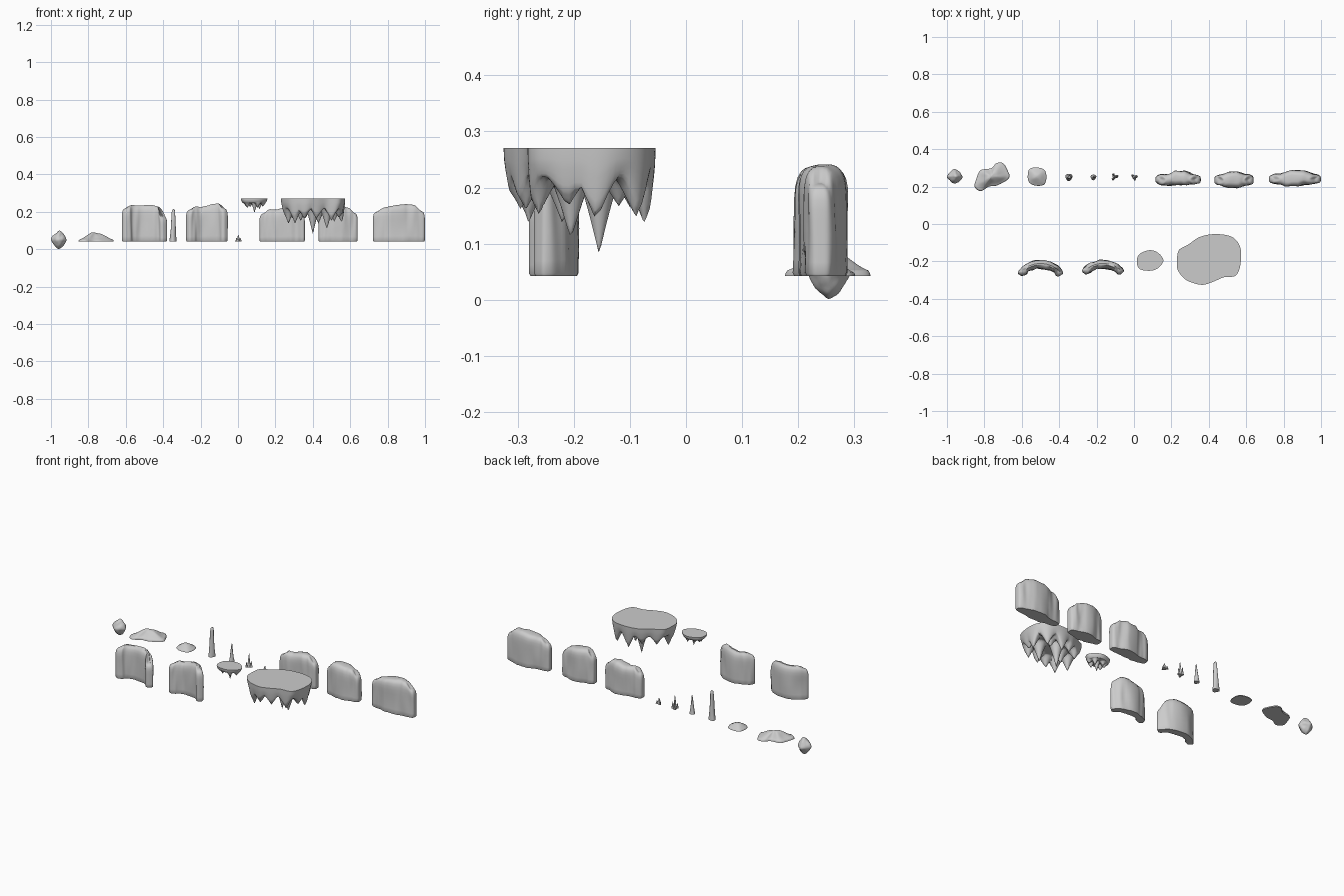
import bpy, bmesh, math, random
from mathutils import Vector, noise

if "Cube" in bpy.data.objects:
    bpy.data.objects.remove(bpy.data.objects["Cube"])

BASE = 0.042   # floor level of the standing pieces
TOP = 0.27     # flat top of the ceiling pieces


def finish(name, verts, faces, angle=60):
    bm = bmesh.new()
    vs = [bm.verts.new(v) for v in verts]
    for f in faces:
        bm.faces.new([vs[i] for i in f])
    bmesh.ops.recalc_face_normals(bm, faces=bm.faces)
    me = bpy.data.meshes.new(name)
    bm.to_mesh(me)
    bm.free()
    ob = bpy.data.objects.new(name, me)
    bpy.context.collection.objects.link(ob)
    bpy.ops.object.select_all(action='DESELECT')
    ob.select_set(True)
    bpy.context.view_layer.objects.active = ob
    bpy.ops.object.shade_smooth_by_angle(angle=math.radians(angle))
    return ob


def bridge(rings, n):
    return [(r * n + i, r * n + (i + 1) % n, (r + 1) * n + (i + 1) % n, (r + 1) * n + i)
            for r in range(rings - 1) for i in range(n)]


def smooth_loop(pts, n):
    # closed Catmull-Rom outline
    out, k = [], len(pts)
    for i in range(n):
        s = i * k / n
        j, t = int(s), s - int(s)
        p = [Vector(pts[(j + d) % k]) for d in (-1, 0, 1, 2)]
        out.append(0.5 * (2 * p[1] + (p[2] - p[0]) * t + (2 * p[0] - 5 * p[1] + 4 * p[2] - p[3]) * t * t
                          + (3 * p[1] - p[0] - 3 * p[2] + p[3]) * t ** 3))
    return out


def field(name, pts, z0, f, n=96, rings=36):
    # flat outline cap plus a height surface f(x, y, r) over it
    loop = smooth_loop(pts, n)
    c = sum(loop, Vector((0, 0))) / n
    verts = []
    for k in range(rings):
        r = 1 - (k / rings) ** 1.3
        for p in loop:
            q = c + (p - c) * r
            verts.append((q.x, q.y, z0 + (f(q.x, q.y, r) if k else 0)))
    verts.append((c.x, c.y, z0 + f(c.x, c.y, 0)))
    faces = bridge(rings, n) + [tuple(range(n))]
    last = (rings - 1) * n
    faces += [(last + i, last + (i + 1) % n, len(verts) - 1) for i in range(n)]
    return finish(name, verts, faces)


def ceiling(name, pts, slab, spikes, rad, edge):
    def depth(x, y, r):
        d = slab
        for sx, sy, tip in spikes:
            q = math.hypot(x - sx, y - sy) / rad
            if q < 1:
                d = max(d, slab + (TOP - tip - slab) * (1 - q) ** 1.25)
        return -d * min(1, (1 - r) / edge) ** 0.5
    return field(name, pts, TOP, depth)


def mound(name, pts, h, power):
    def dome(x, y, r):
        lump = 1 + 0.25 * noise.noise(Vector((x * 22, y * 22, 3)))
        rim = 0.2 * min(1, (1 - r) / 0.06) ** 0.5
        return h * (rim + 0.8 * (0.5 + 0.5 * math.cos(math.pi * r)) ** power * lump)
    return field(name, pts, BASE, dome, 64, 18)


def wall(name, cx, cy, w, t, tops, bend, bumps, seed):
    n, verts = 80, []
    levels = [(0, .003), (.03, 0), (.15, 0), (.3, 0), (.45, 0), (.6, 0), (.72, 0), (.82, .001),
              (.9, .004), (.95, .009), (.985, .017), (1, .026)]
    for l, inset in levels:
        for i in range(n):
            a = (i + 0.5) * math.tau / n
            ca, sa = math.cos(a), math.sin(a)
            sx = math.copysign(abs(ca) ** 0.6, ca)
            sy = math.copysign(abs(sa) ** 0.5, sa)
            s = (sx + 1) / 2 * (len(tops) - 1)
            j = min(int(s), len(tops) - 2)
            e = s - j
            e = e * e * (3 - 2 * e)
            h = tops[j] * (1 - e) + tops[j + 1] * e
            x = (w / 2 - inset) * sx
            half = t / 2
            # broad vertical ridges on one side each
            for u, side, wid, amt in bumps:
                if side * sa > 0:
                    half += amt * math.exp(-((sx - u + 0.12 * (l - .5)) / wid) ** 4)
            half += 0.006 * noise.noise(Vector((sx * 4.5, math.copysign(2, sa) + seed * 7, l * 1.3)))
            y = max(half - inset, 0.004) * sy
            if bend:
                th = x / bend
                x, y = (bend + y) * math.sin(th), (bend + y) * math.cos(th) - bend
            verts.append((cx + x, cy + y, BASE + h * l))
    faces = bridge(len(levels), n)
    for o in (0, (len(levels) - 1) * n):
        faces += [(o + i, o + i + 1, o + n - 2 - i, o + n - 1 - i) for i in range(n // 2 - 1)]
    return finish(name, verts, faces, 50)


def spires(name, cones, n=20):
    # lathed cones: (x, y, base radius, height, lean, top radius ratio)
    verts, faces = [], []
    prof = [(0, 1), (.06, .93), (.2, .74), (.45, .5), (.7, .3), (.9, .14), (.97, .08), (1, .01)]
    for x, y, rad, h, lean, blunt in cones:
        o = len(verts)
        for z, r in prof:
            k = rad * (r + blunt * z * (1 if z < .95 else .8 if z < 1 else .3))
            for i in range(n):
                a = i * math.tau / n
                m = k * (1 + 0.1 * math.sin(3 * a + z * 4))
                verts.append((x + lean * z + m * math.cos(a), y + m * math.sin(a), BASE + h * z))
        faces += [tuple(o + i for i in f) for f in bridge(len(prof), n)]
        faces += [tuple(o + i for i in range(n)), tuple(o + (len(prof) - 1) * n + i for i in range(n))]
    return finish(name, verts, faces)


# Ceiling slabs with stalactites
ceiling("large_ceiling",
        [(.23, -.2), (.24, -.14), (.29, -.11), (.355, -.068), (.44, -.054), (.525, -.07), (.568, -.125),
         (.57, -.21), (.545, -.275), (.48, -.285), (.42, -.31), (.36, -.325), (.28, -.3), (.236, -.25)],
        0.05,
        [(.40, -.155, .08), (.475, -.205, .105), (.27, -.22, .135), (.305, -.28, .135), (.355, -.295, .16),
         (.42, -.285, .16), (.50, -.262, .15), (.552, -.16, .14), (.54, -.21, .165), (.515, -.09, .145),
         (.43, -.075, .135), (.47, -.12, .165), (.36, -.1, .165), (.29, -.14, .165), (.335, -.2, .15)],
        0.04, 0.07)
ceiling("small_ceiling",
        [(.015, -.2), (.03, -.16), (.085, -.14), (.13, -.155), (.157, -.195), (.13, -.235), (.085, -.25), (.03, -.24)],
        0.022,
        [(.05, -.215, .22), (.065, -.175, .225), (.088, -.2, .193), (.105, -.225, .22), (.115, -.18, .213),
         (.133, -.205, .228), (.045, -.19, .226)],
        0.018, 0.15)

# Straight wall pieces
wall("straight_wall_a", .236, .238, .242, .058, [.15, .172, .17, .178, .185, .182, .155], 0,
     [(.1, 1, .4, .018), (-.5, -1, .3, .004)], 1)
wall("straight_wall_b", .535, .235, .21, .062, [.165, .195, .195, .19, .188, .18, .155], 0,
     [(.0, 1, .45, .014), (-.05, -1, .45, .012)], 2)
wall("straight_wall_c", .86, .24, .278, .058, [.16, .182, .19, .196, .199, .196, .165], 0,
     [(.1, 1, .5, .018), (-.1, -1, .4, .010)], 3)

# Curved wall pieces
wall("curved_wall_a", -.5, -.215, .262, .044, [.18, .194, .192, .193, .196, .188, .135], .142,
     [(.92, -1, .15, .012), (-.9, -1, .2, .007), (.2, -1, .15, .004)], 4)
wall("curved_wall_b", -.166, -.215, .236, .044, [.172, .186, .184, .19, .2, .202, .18], .142,
     [(.9, -1, .18, .009), (-.85, -1, .2, .006), (0, -1, .15, .003)], 5)

# Stalagmites
spires("tall_stalagmite", [(-.348, .25, .019, .172, .003, .38)])
spires("thin_stalagmite", [(-.217, .25, .015, .11, .002, .08)])
spires("stalagmite_cluster", [(-.105, .252, .010, .078, .002, .08), (-.092, .255, .008, .038, .001, .1),
                              (-.112, .24, .007, .03, 0, .1), (-.110, .263, .007, .045, 0, .1)])
spires("tiny_stalagmite_cluster", [(.001, .25, .011, .034, .001, .1), (.012, .254, .008, .018, 0, .15),
                                   (-.008, .259, .007, .02, 0, .1), (.004, .24, .007, .015, 0, .1)])

# Floor mounds
mound("large_mound",
      [(-.852, .2), (-.82, .176), (-.775, .2), (-.73, .207), (-.668, .245), (-.675, .285), (-.70, .325),
       (-.735, .325), (-.765, .298), (-.82, .288), (-.84, .25)], .048, .8)
mound("small_mound",
      [(-.568, .26), (-.562, .225), (-.53, .206), (-.482, .21), (-.468, .25), (-.48, .29), (-.52, .302), (-.558, .294)],
      .026, .6)

# Loose boulder: rounded octahedral stone
bpy.ops.mesh.primitive_ico_sphere_add(subdivisions=4, radius=1)
rock = bpy.context.object
rock.name = "boulder"
for v in rock.data.vertices:
    p = v.co.normalized()
    k = sum(abs(c) ** 1.35 for c in p) ** (-1 / 1.35)
    k *= 1 + 0.12 * noise.noise(p * 1.6 + Vector((4, 1, 2)))
    v.co = (-.957 + .043 * p.x * k, .254 + .04 * p.y * k, .05 + .05 * p.z * k)
bpy.ops.object.shade_smooth_by_angle(angle=math.radians(60))
